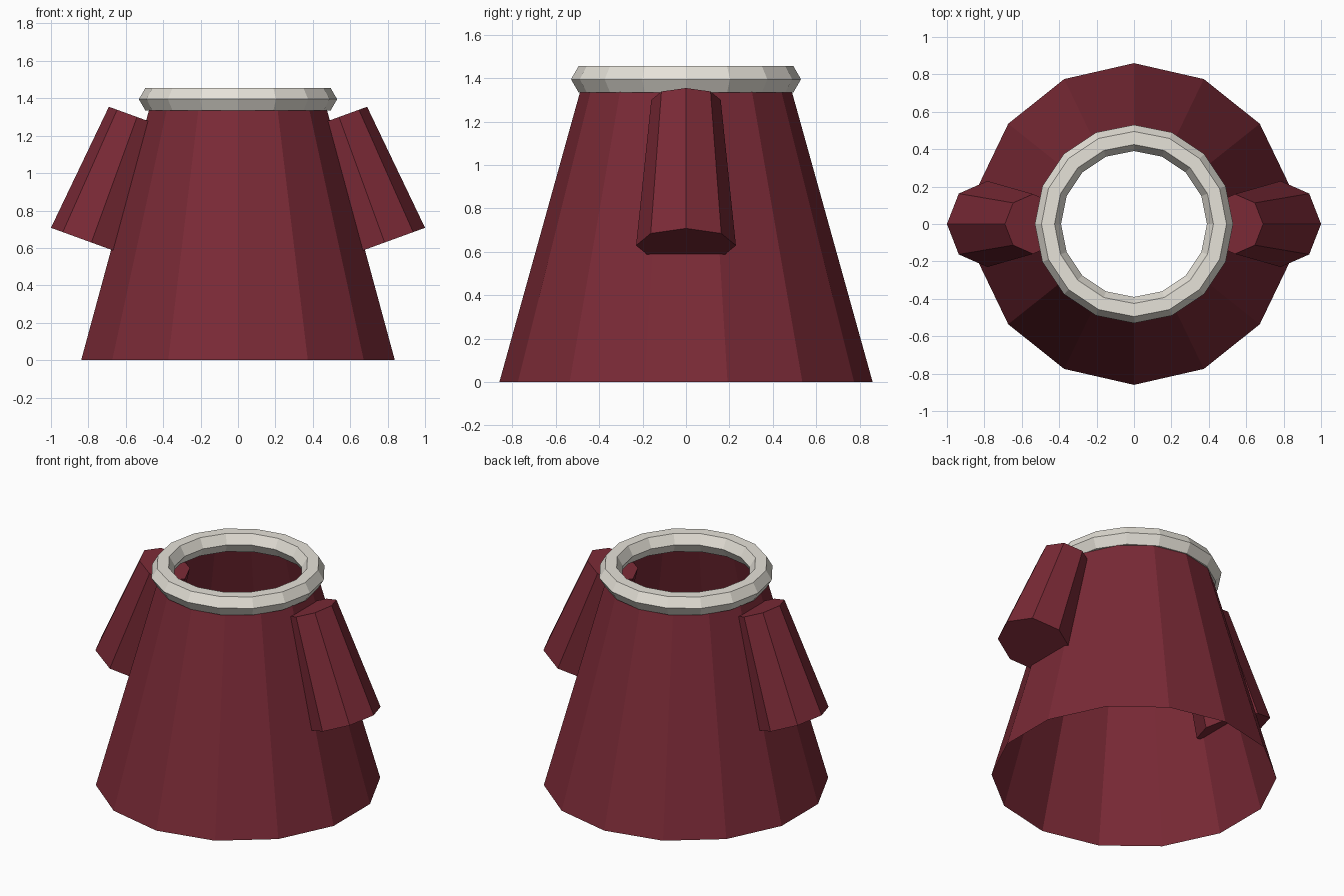
import bpy, bmesh
from math import sin, cos, pi
from mathutils import Vector, Matrix

if "Cube" in bpy.data.objects:
    bpy.data.objects.remove(bpy.data.objects["Cube"])


def material(name, rgb):
    m = bpy.data.materials.new(name)
    m.diffuse_color = (*rgb, 1)
    m.use_nodes = True
    m.node_tree.nodes["Principled BSDF"].inputs["Base Color"].default_value = m.diffuse_color
    return m


RED = material("dark_red_cloth", (0.195, 0.023, 0.037))
CREAM = material("cream_trim", (0.79, 0.76, 0.69))


def finish(name, bm, mat):
    bmesh.ops.recalc_face_normals(bm, faces=bm.faces)
    mesh = bpy.data.meshes.new(name)
    bm.to_mesh(mesh)
    bm.free()
    mesh.materials.append(mat)
    obj = bpy.data.objects.new(name, mesh)
    bpy.context.collection.objects.link(obj)
    return obj


def lathe(name, profile, sides, mat, closed=False):
    """Spin (radius, z) points around z, first corner on +y."""
    bm = bmesh.new()
    rings = [[bm.verts.new((r * sin(2 * pi * i / sides), r * cos(2 * pi * i / sides), z))
              for i in range(sides)] for r, z in profile]
    pairs = list(zip(rings, rings[1:]))
    if closed:
        pairs.append((rings[-1], rings[0]))
    for a, b in pairs:
        for i in range(sides):
            j = (i + 1) % sides
            bm.faces.new((a[j], a[i], b[i], b[j]))
    return finish(name, bm, mat)


def sleeve(name, side):
    """Capped eight-sided tapered tube from shoulder to cuff."""
    shoulder = Vector((side * 0.54, 0, 1.30))
    cuff = Vector((side * 0.784, 0, 0.629))
    axis = shoulder - cuff
    tilt = Matrix.Rotation(Vector((0, 0, 1)).angle(axis) * -side, 4, 'Y')
    bm = bmesh.new()
    bmesh.ops.create_cone(bm, cap_ends=True, segments=8, radius1=0.23, radius2=0.16,
                          depth=axis.length,
                          matrix=Matrix.Translation((shoulder + cuff) / 2) @ tilt)
    return finish(name, bm, RED)


# Robe: open 14-sided tapered shell
lathe("robe_body", [(0.86, 0), (0.472, 1.395)], 14, RED)

# Collar: ring with a hexagonal cross-section
lathe("collar_ring", [(0.46 + 0.07 * cos(k * pi / 3), 1.395 + 0.07 * sin(k * pi / 3))
                      for k in range(6)], 16, CREAM, closed=True)

# Sleeves on both sides
sleeve("right_sleeve", 1)
sleeve("left_sleeve", -1)
